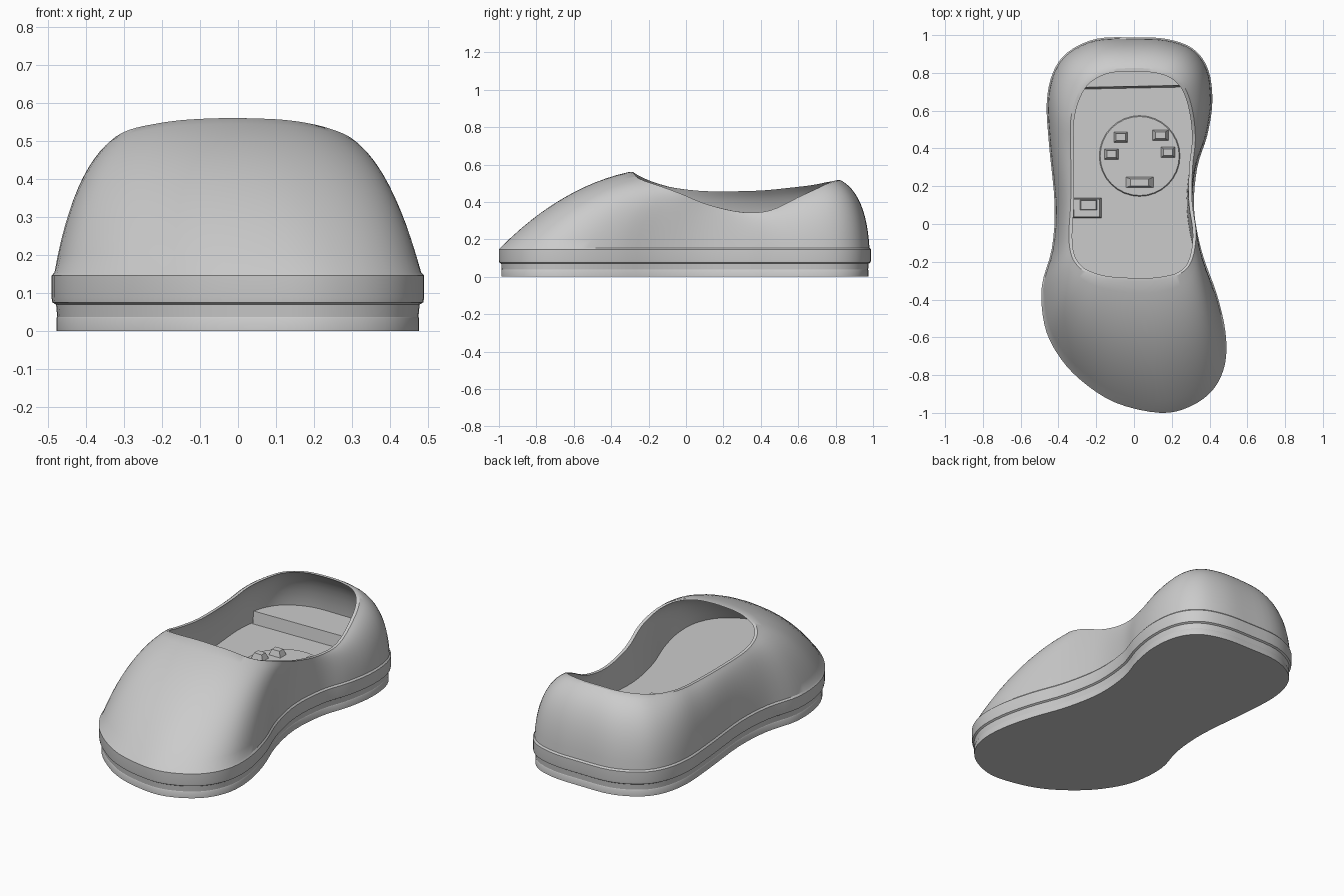
import bpy, bmesh, math
from mathutils import Vector

if "Cube" in bpy.data.objects:
    bpy.data.objects.remove(bpy.data.objects["Cube"])

# Control stations around the shoe: sole outline x, y | opening rim x, y, z
STATIONS = [
    (.14, -1.0, .03, -.305, .56), (.30, -.965, .12, -.30, .556), (.42, -.875, .19, -.285, .546),
    (.482, -.74, .25, -.26, .53), (.484, -.57, .295, -.215, .51), (.438, -.37, .32, -.14, .485),
    (.36, -.15, .328, -.03, .445), (.318, .08, .308, .12, .385), (.335, .30, .31, .30, .345),
    (.388, .47, .325, .45, .355), (.415, .65, .31, .60, .425), (.392, .82, .27, .72, .48),
    (.31, .93, .20, .79, .507), (.17, .98, .10, .82, .515), (0, .988, -.02, .825, .517),
    (-.20, .98, -.14, .815, .513), (-.35, .91, -.24, .765, .505), (-.43, .80, -.30, .68, .49),
    (-.462, .64, -.335, .55, .475), (-.45, .42, -.335, .38, .46), (-.42, .10, -.335, .12, .457),
    (-.435, -.13, -.345, -.06, .475), (-.488, -.33, -.33, -.17, .505), (-.475, -.53, -.285, -.235, .53),
    (-.41, -.68, -.22, -.27, .545), (-.29, -.82, -.15, -.29, .555), (-.10, -.945, -.06, -.30, .56)]
STEPS = 4
BASE_Z, FLOOR_Z = .155, .18


def spline(keys, steps):
    """Closed Catmull-Rom through the keys."""
    out, n = [], len(keys)
    for i in range(n):
        p = [Vector(keys[(i + k) % n]) for k in (-1, 0, 1, 2)]
        for s in range(steps):
            t = s / steps
            out.append(.5 * (2 * p[1] + (p[2] - p[0]) * t
                             + (2 * p[0] - 5 * p[1] + 4 * p[2] - p[3]) * t * t
                             + (3 * p[1] - p[0] - 3 * p[2] + p[3]) * t ** 3))
    return out


def loft(name, rings, angle=35):
    """Skin between rings, cap both ends, smooth below the given edge angle."""
    bm = bmesh.new()
    vs = [[bm.verts.new(p) for p in r] for r in rings]
    n = len(vs[0])
    for a, b in zip(vs, vs[1:]):
        for i in range(n):
            j = (i + 1) % n
            bm.faces.new((a[i], a[j], b[j], b[i]))
    bm.faces.new(vs[0][::-1])
    bm.faces.new(vs[-1])
    bmesh.ops.recalc_face_normals(bm, faces=bm.faces)
    mesh = bpy.data.meshes.new(name)
    bm.to_mesh(mesh)
    bm.free()
    ob = bpy.data.objects.new(name, mesh)
    bpy.context.collection.objects.link(ob)
    bpy.ops.object.select_all(action='DESELECT')
    ob.select_set(True)
    bpy.context.view_layer.objects.active = ob
    bpy.ops.object.shade_smooth_by_angle(angle=math.radians(angle))
    return ob


def box(name, centre, size, taper=1.0):
    x, y, z = (s / 2 for s in size)
    c = Vector(centre)
    quad = [(-x, -y), (x, -y), (x, y), (-x, y)]
    return loft(name, [[c + Vector((u, v, -z)) for u, v in quad],
                       [c + Vector((u * taper, v * taper, z)) for u, v in quad]])


def disc(name, cx, cy, r, z0, z1, sides=32):
    ring = lambda q, z: [Vector((cx + q * math.cos(2 * math.pi * k / sides),
                                 cy + q * math.sin(2 * math.pi * k / sides), z)) for k in range(sides)]
    return loft(name, [ring(r, z0), ring(r * .95, z1)])


pts = spline(STATIONS, STEPS)
N = len(pts)
outline = [Vector((p[0], p[1], 0)) for p in pts]
rim = [Vector((p[2], p[3], p[4])) for p in pts]
inward = []
for i in range(N):
    t = outline[(i + 1) % N] - outline[i - 1]
    inward.append(Vector((-t.y, t.x, 0)).normalized())


def sole_ring(inset, z):
    return [o + n * inset + Vector((0, 0, z)) for o, n in zip(outline, inward)]


def upper(i, t):
    """Point on the bulging wall between the sole edge and the opening rim."""
    a = outline[i] + inward[i] * .008 + Vector((0, 0, BASE_Z))
    c = rim[i]
    d = (c.xy - a.xy).length
    front = min(1, max(0, (.7 - outline[i].y) / .8))
    f = .67 * d + .2 * front * max(0, 1 - d / .7)
    h = .8 - .06 * front * max(0, 1 - d / .7)
    b = Vector((a.x + (c.x - a.x) * f, a.y + (c.y - a.y) * f, a.z + (c.z - a.z) * h))
    return a * (1 - t) ** 2 + b * 2 * t * (1 - t) + c * t * t


def inner(i, u):
    """Lining point: the wall moved inward, from floor level (u=0) to rim (u=1)."""
    d = min(1, (rim[i].xy - outline[i].xy).length / .6)
    drop = .02 * d
    w = (FLOOR_Z + drop - BASE_Z) / (rim[i].z - BASE_Z)
    t0 = (1.6 - math.sqrt(2.56 - 2.4 * w)) / 1.2
    p = upper(i, t0 + (1 - t0) * u) + inward[i] * (.03 - .012 * u)
    p.z -= drop * (1 - u ** 6)
    if u == 0:
        p.z = FLOOR_Z
    return p


# Shoe shell: sole foot, shallow groove, protruding band, outer wall,
# over the rim and down the lining to the footbed
K = 12
rings = [sole_ring(*r) for r in ((.013, 0), (.013, .034), (.015, .038), (.012, .070),
                                 (.002, .076), (0, .09), (0, .146))]
rings += [[upper(i, k / K) for i in range(N)] for k in range(K + 1)]
rings += [[inner(i, 1 - k / 8) for i in range(N)] for k in range(9)]
loft("shoe_shell", rings, 30)

# Raised heel part of the footbed
heel = [p for p in rings[-1] if p.y > .70]
loft("heel_step", [[Vector((p.x * .98, max(p.y * .99, .69), FLOOR_Z - .005)) for p in heel],
                   [Vector((p.x * .98, p.y * .99 + .01, .25)) for p in heel]], 20)

# Footbed details
box("side_clip_base", (-.25, .085, FLOOR_Z + .01), (.16, .11, .04), .85)
box("side_clip_pad", (-.24, .10, FLOOR_Z + .03), (.10, .06, .03), .8)
disc("footbed_disc", .03, .36, .22, FLOOR_Z - .01, FLOOR_Z + .008)

# Small raised studs on the disc
for k, (x, y, w) in enumerate([(-.07, .46, .08), (-.12, .37, .08), (.14, .47, .09),
                               (.18, .38, .08), (.03, .22, .16)]):
    box(f"footbed_stud_{k + 1}", (x, y, FLOOR_Z + .02), (w, .06, .04), .6)
